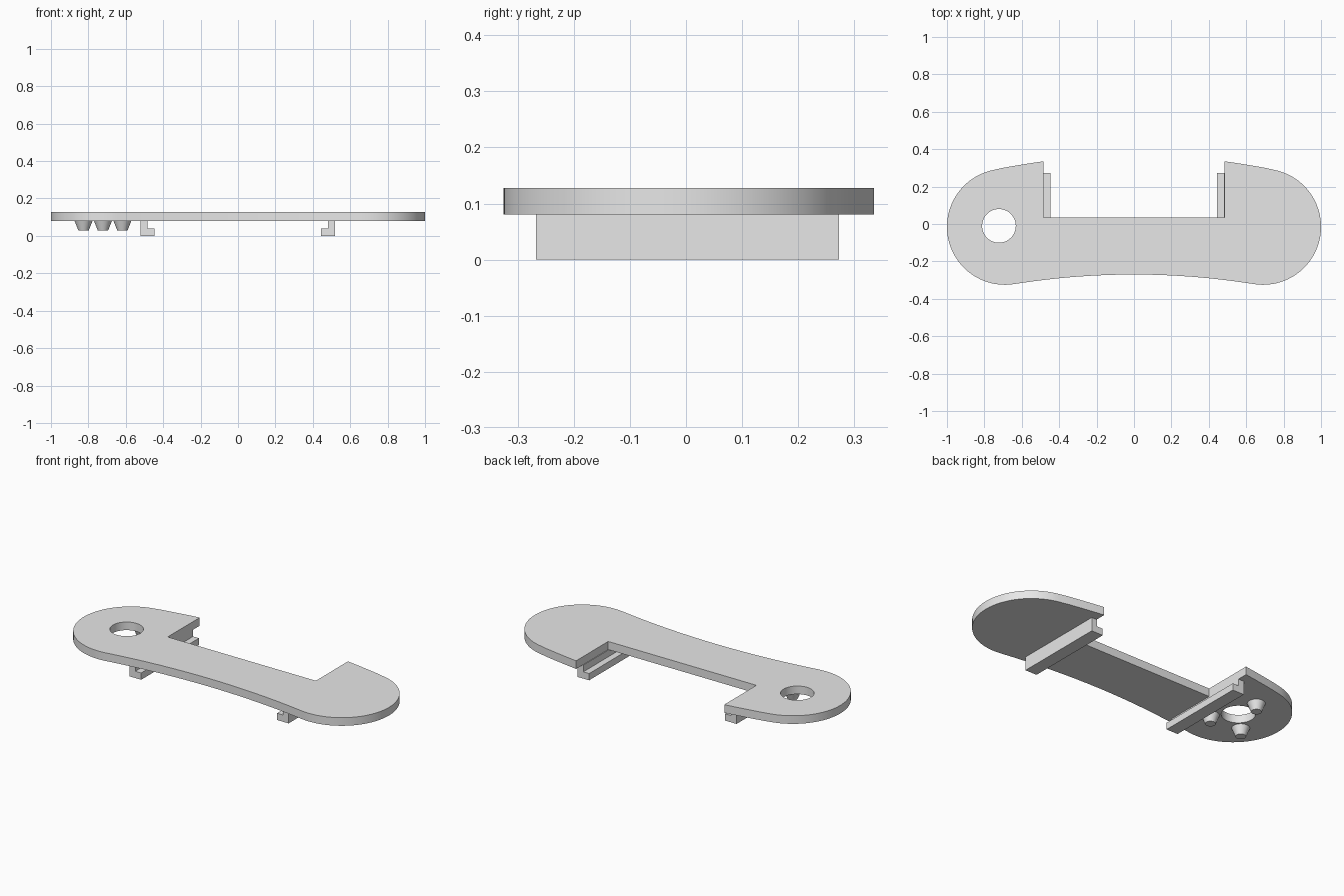
import bpy, bmesh
from math import radians, sin, cos, pi
from mathutils import Vector

cube = bpy.data.objects.get("Cube")
if cube:
    bpy.data.objects.remove(cube, do_unlink=True)

grey = bpy.data.materials.new("plain grey")
grey.use_nodes = True
grey.diffuse_color = (0.8, 0.8, 0.8, 1)
grey.node_tree.nodes["Principled BSDF"].inputs["Base Color"].default_value = (0.8, 0.8, 0.8, 1)

BOTTOM, TOP = 0.08, 0.128
HOLE = Vector((-0.722, -0.01, 0))


def finish(bm, name, smooth=False):
    bmesh.ops.recalc_face_normals(bm, faces=bm.faces)
    mesh = bpy.data.meshes.new(name)
    bm.to_mesh(mesh)
    bm.free()
    mesh.materials.append(grey)
    ob = bpy.data.objects.new(name, mesh)
    bpy.context.collection.objects.link(ob)
    if smooth:
        bpy.ops.object.select_all(action="DESELECT")
        ob.select_set(True)
        bpy.context.view_layer.objects.active = ob
        bpy.ops.object.shade_smooth_by_angle(angle=radians(30))
    return ob


def prism(name, loops, move, smooth=False):
    """Fill closed loops (later ones are holes) and extrude them."""
    bm = bmesh.new()
    edges = []
    for loop in loops:
        vs = [bm.verts.new(p) for p in loop]
        edges += [bm.edges.new((v, vs[i - 1])) for i, v in enumerate(vs)]
    bmesh.ops.triangle_fill(bm, edges=edges, use_beauty=True)
    new = bmesh.ops.extrude_face_region(bm, geom=bm.faces[:])["geom"]
    moved = [g for g in new if isinstance(g, bmesh.types.BMVert)]
    bmesh.ops.translate(bm, verts=moved, vec=move)
    return finish(bm, name, smooth)


# Plate: concave front edge, round ends and a square notch at the back
half = [(x, -0.27 - 0.125 * x * x) for x in (0.08 * i for i in range(1, 8))]
for i in range(49):
    a = radians(-98.5 + 177.4 * i / 48)
    half.append((0.69 + 0.31 * cos(a), -0.015 + 0.31 * sin(a)))
for i in range(7, -1, -1):
    t = 0.25 * i / 8
    half.append((0.485 + t, 0.335 - 0.14 * t - 0.1 * t * t))
half.append((0.485, 0.035))
outline = [(0, -0.27)] + half + [(-x, y) for x, y in reversed(half)]
circle = [(HOLE.x + 0.09 * cos(a), HOLE.y + 0.09 * sin(a))
          for a in (2 * pi * i / 48 for i in range(48))]
prism("plate", [[(x, y, BOTTOM) for x, y in loop] for loop in (outline, circle)],
      (0, 0, TOP - BOTTOM), True)

# L-shaped rails under the notch sides, lips facing inward
profile = [(0.52, 0), (0.445, 0), (0.445, 0.04), (0.483, 0.04), (0.483, BOTTOM), (0.52, BOTTOM)]
for name, side in (("left_rail", 1), ("right_rail", -1)):
    prism(name, [[(side * x - 0.002, -0.267, z) for x, z in profile]], (0, 0.54, 0))

# Tapered pegs around the hole
for i, angle in enumerate((90, -45, -135)):
    a = radians(angle)
    bm = bmesh.new()
    bmesh.ops.create_cone(bm, cap_ends=True, segments=32, radius1=0.028, radius2=0.048, depth=0.05)
    spot = HOLE + Vector((0.147 * cos(a), 0.147 * sin(a), BOTTOM - 0.025))
    bmesh.ops.translate(bm, verts=bm.verts, vec=spot)
    finish(bm, f"peg_{i + 1}", True)
